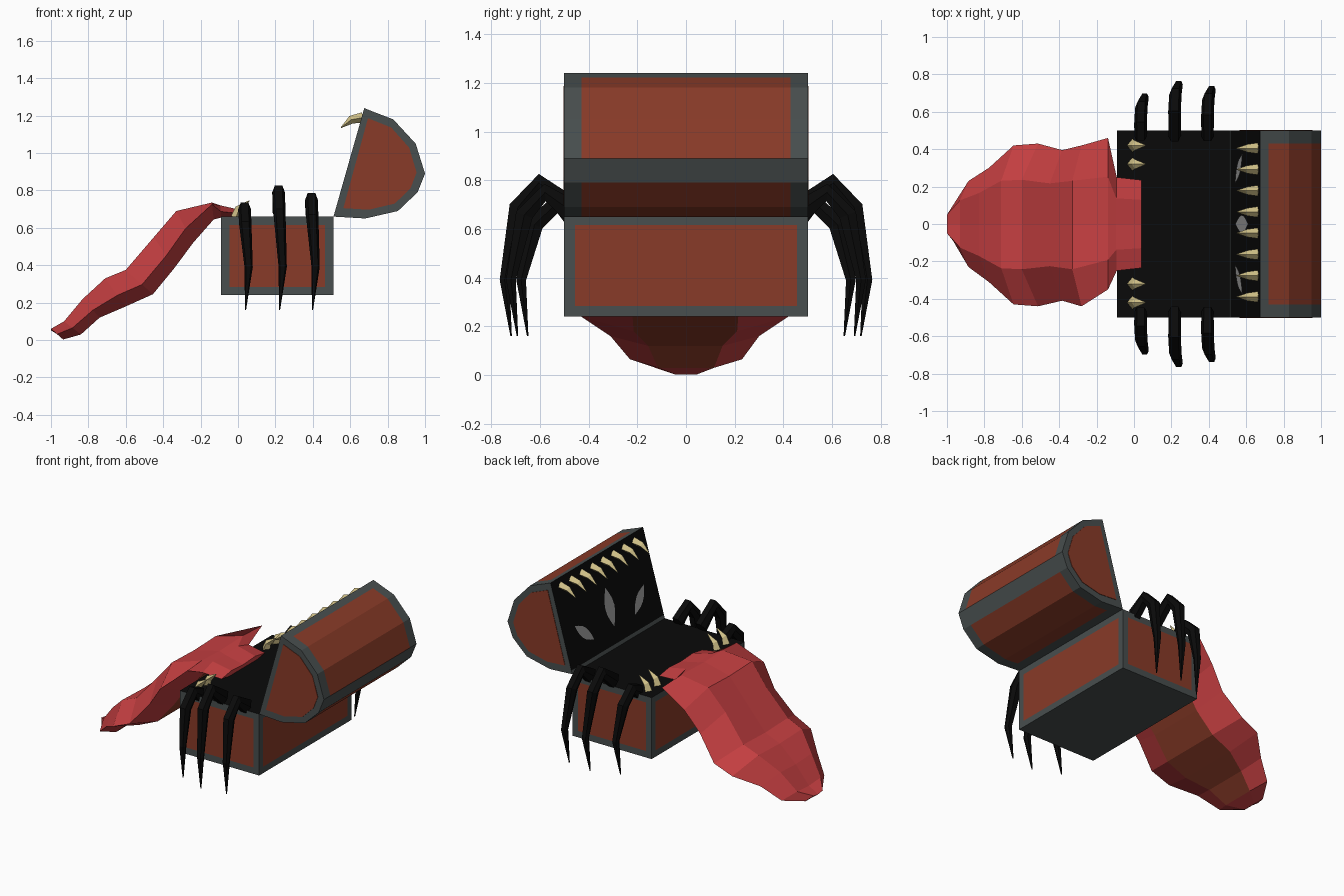
import bpy, bmesh, math
from mathutils import Vector

if "Cube" in bpy.data.objects:
    bpy.data.objects.remove(bpy.data.objects["Cube"])


def material(name, r, g, b):
    m = bpy.data.materials.new(name)
    m.diffuse_color = (r, g, b, 1)
    m.use_nodes = True
    m.node_tree.nodes["Principled BSDF"].inputs["Base Color"].default_value = m.diffuse_color
    return m


BROWN = material("red brown wood", .25, .043, .021)
GREY = material("iron grey", .065, .077, .077)
BLACK = material("black", .003, .003, .003)
RED = material("tongue red", .56, .05, .053)
BONE = material("bone yellow", .62, .52, .24)
PALE = material("pale grey", .32, .32, .32)


def finish(name, bm, mats, recalc=True):
    if recalc:
        bmesh.ops.recalc_face_normals(bm, faces=bm.faces[:])
    me = bpy.data.meshes.new(name)
    bm.to_mesh(me)
    bm.free()
    for m in mats:
        me.materials.append(m)
    ob = bpy.data.objects.new(name, me)
    bpy.context.collection.objects.link(ob)
    return ob


def loft(name, rings, mats, rule=lambda i, j: 0):
    """Skin closed rings of equal length, cap both ends; rule picks the colour."""
    bm = bmesh.new()
    vs = [[bm.verts.new(p) for p in ring] for ring in rings]
    n = len(rings[0])
    for i in range(len(vs) - 1):
        for j in range(n):
            k = (j + 1) % n
            f = bm.faces.new((vs[i][j], vs[i][k], vs[i + 1][k], vs[i + 1][j]))
            f.material_index = rule(i, j)
    bm.faces.new(vs[0])
    bm.faces.new(vs[-1])
    return finish(name, bm, mats)


# Chest base: iron frame, inset wooden panels, black mouth floor
bm = bmesh.new()
bmesh.ops.create_cube(bm, size=1)
for v in bm.verts:
    v.co = Vector((.21 + v.co.x * .6, v.co.y, .45 + v.co.z * .42))
bm.normal_update()
sides = [f for f in bm.faces if abs(f.normal.z) < .5]
for f in bm.faces:
    if f.normal.z > .5:
        f.material_index = 2
bmesh.ops.inset_individual(bm, faces=sides, thickness=.062)
for f in sides:
    f.material_index = 1
finish("chest_base", bm, [GREY, BROWN, BLACK])

# Open lid: profile across x and z, drawn along y
lid = [(.675, 1.24), (.72, 1.222), (.83, 1.18), (.95, 1.05), (1, .89), (.96, .79),
       (.855, .69), (.68, .65), (.58, .656), (.51, .66), (.517, .683)]


def lid_rule(i, j):
    if j == 10:
        return 2
    return 1 if i == 1 and j in (1, 2, 3, 5, 6, 7) else 0


loft("lid", [[(x, y, z) for x, z in lid] for y in (-.5, -.43, .43, .5)],
     [GREY, BROWN, BLACK], lid_rule)

# Wooden end plates of the lid
cx, cz = .775, .925
end = [(cx + (x - cx) * .8, cz + (z - cz) * .83) for x, z in lid]
for side, label in ((-1, "front"), (1, "back")):
    loft("lid_end_panel_" + label,
         [[(x, side * y, z) for x, z in end] for y in (.498, .503)], [BROWN])

# Eyes and nose slit: leaf plates on the inside of the lid
face_dir = Vector((.165, 0, .58))
face_nor = Vector((-.58, 0, .165)).normalized()


def leaf(name, y0, u0, y1, u1, half):
    length = face_dir.length
    a, b = Vector((y0, u0 * length)), Vector((y1, u1 * length))
    d = b - a
    perp = Vector((-d.y, d.x)).normalized()
    ts = [i / 6 for i in range(7)]
    outline = [a + d * t + perp * half * math.sin(math.pi * t) for t in ts]
    outline += [a + d * t - perp * half * math.sin(math.pi * t) for t in ts[5:0:-1]]
    bm = bmesh.new()
    f = bm.faces.new([bm.verts.new(Vector((.51, 0, .66)) + face_dir.normalized() * p.y
                                   + Vector((0, p.x, 0)) + face_nor * .005) for p in outline])
    f.normal_update()
    if f.normal.dot(face_nor) < 0:
        f.normal_flip()
    finish(name, bm, [PALE], recalc=False)


leaf("eye_left", .375, .45, .22, .21, .035)
leaf("eye_right", -.375, .45, -.22, .21, .035)
leaf("nose_slit", 0, .22, 0, .64, .048)


# Teeth: curved four sided spikes through (x, z, half thickness, half width)
def tooth(name, y, path):
    rings = []
    for i, (x, z, h, w) in enumerate(path):
        p, q = path[max(i - 1, 0)], path[min(i + 1, len(path) - 1)]
        t = Vector((q[0] - p[0], q[1] - p[1])).normalized()
        nx, nz = -t.y * h, t.x * h
        rings.append([(x + nx, y, z + nz), (x, y + w, z),
                      (x - nx, y, z - nz), (x, y - w, z)])
    loft(name, rings, [BONE])


for i in range(8):
    tooth("upper_tooth_%d" % (i + 1), .405 - i * .1135,
          [(.668, 1.19, .028, .03), (.605, 1.178, .022, .021), (.55, 1.135, .002, .002)])
for i, y in enumerate((-.42, -.32, .32, .42)):
    tooth("lower_tooth_%d" % (i + 1), y,
          [(-.01, .655, .028, .036), (.005, .70, .022, .026), (.06, .745, .002, .003)])

# Spider legs: three on each side, bent over and tapering to a point
for n, (x0, dy, dz) in enumerate(((.035, -.068, -.09), (.217, 0, 0), (.393, -.026, -.04))):
    # x shift, y, z, half width, half thickness, share of the dz offset
    path = [(0, .47, .685, .033, .045, .3), (0, .605, .79, .034, .036, 1),
            (.004, .69, .69, .033, .036, .8), (.022, .745, .39, .022, .02, 0),
            (.005, .718, .16, .003, .003, 0)]
    for side, label in ((-1, "front"), (1, "back")):
        pts = [Vector((x0 + x, y + (dy if i else 0), z + dz * s))
               for i, (x, y, z, w, h, s) in enumerate(path)]
        rings = []
        for i, p in enumerate(pts):
            t = (pts[min(i + 1, 4)] - pts[max(i - 1, 0)]).normalized()
            nor = Vector((0, -t.z, t.y)).normalized() * path[i][4]
            w = Vector((path[i][3], 0, 0))
            ring = [p + w * .6 + nor, p + w, p + w * .6 - nor,
                    p - w * .6 - nor, p - w, p - w * .6 + nor]
            rings.append([(v.x, v.y * side, v.z) for v in ring])
        loft("%s_leg_%d" % (label, n + 1), rings, [BLACK])

# Tongue: top x z, bottom x z, half width to front, half width to back, edge height share
stations = [(-1.0, .06, -.935, .003, .09, .09, .5),
            (-.93, .10, -.84, .03, .23, .23, .5),
            (-.83, .22, -.74, .12, .31, .30, .4),
            (-.71, .33, -.60, .18, .43, .42, .4),
            (-.60, .375, -.455, .245, .44, .43, .4),
            (-.45, .55, -.34, .385, .41, .395, .4),
            (-.33, .69, -.24, .52, .44, .42, .45),
            (-.14, .735, -.13, .645, .35, .46, .9),
            (-.095, .72, -.09, .655, .25, .25, .5),
            (.04, .69, .04, .655, .235, .235, .5)]
rings = []
for xt, zt, xb, zb, wf, wb, e in stations:
    xe, ze = xb + (xt - xb) * e, zb + (zt - zb) * e
    rings.append([(xt, 0, zt - .008), (xt, wb * .55, zt), (xe, wb, ze), (xb, wb * .5, zb),
                  (xb, -wf * .5, zb), (xe, -wf, ze), (xt, -wf * .55, zt)])
loft("tongue", rings, [RED, BROWN], lambda i, j: 1 if j == 3 and 1 <= i <= 7 else 0)
